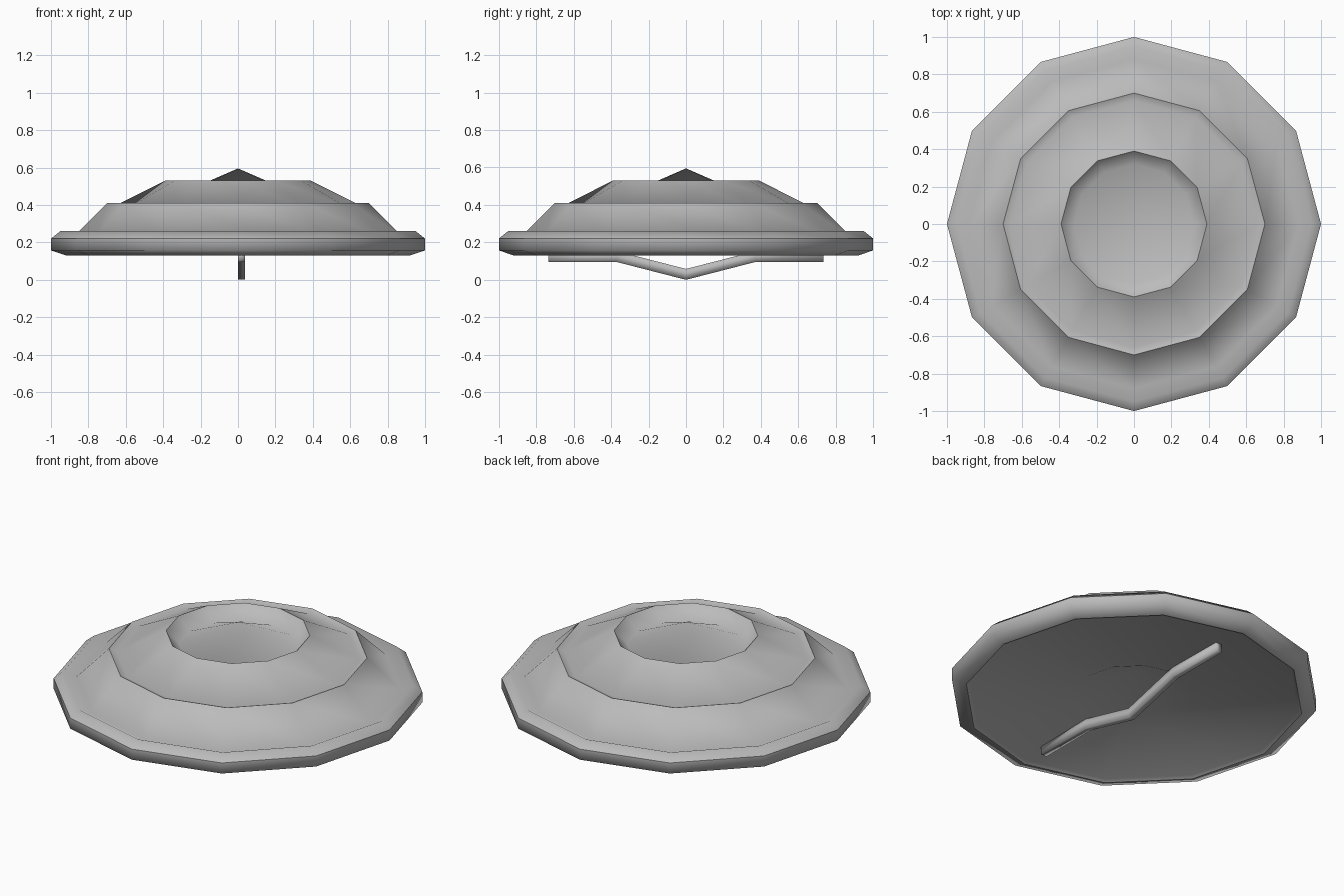
import bpy, bmesh, math

cube = bpy.data.objects.get("Cube")
if cube:
    bpy.data.objects.remove(cube)

grey = bpy.data.materials.new("plain_grey")
grey.use_nodes = True
colour = (0.5, 0.5, 0.5, 1)
grey.diffuse_color = colour
grey.node_tree.nodes["Principled BSDF"].inputs["Base Color"].default_value = colour


def finish(bm, name):
    bmesh.ops.recalc_face_normals(bm, faces=bm.faces)
    mesh = bpy.data.meshes.new(name)
    for face in bm.faces:
        face.smooth = True
    bm.to_mesh(mesh)
    bm.free()
    mesh.materials.append(grey)
    obj = bpy.data.objects.new(name, mesh)
    bpy.context.collection.objects.link(obj)
    return obj


# Twelve-sided stepped lid: radius, height and crease flag, top peak to underside
SIDES = 12
profile = [(0, .595, False), (.32, .456, False), (.39, .53, True),
           (.66, .394, False), (.70, .41, True), (.88, .23, False),
           (.95, .26, False), (1, .22, True), (1, .157, False),
           (.92, .13, True), (.9, .142, False), (.33, .15, False), (0, .296, False)]
bm = bmesh.new()
rings = []
for r, z, crease in profile:
    count = SIDES if r else 1
    ring = [bm.verts.new((r * math.cos(math.tau * i / SIDES),
                          r * math.sin(math.tau * i / SIDES), z))
            for i in range(count)]
    rings.append(ring)
    if crease:
        for i in range(SIDES):
            bm.edges.new((ring[i - 1], ring[i])).smooth = False
for a, b in zip(rings, rings[1:]):
    for i in range(SIDES):
        j = i + 1
        corners = [a[i % len(a)], a[j % len(a)], b[j % len(b)], b[i % len(b)]]
        bm.faces.new(list(dict.fromkeys(corners)))
finish(bm, "stepped_lid")

# Bent bar handle across the underside
path = [(-.735, .095), (-.37, .095), (0, 0), (.37, .095), (.735, .095)]
thick, width = .058, .038
bm = bmesh.new()
sections = [[bm.verts.new((x, y, z + dz))
             for x, dz in ((0, 0), (width, 0), (width, thick), (0, thick))]
            for y, z in path]
for a, b in zip(sections, sections[1:]):
    for i in range(4):
        j = (i + 1) % 4
        bm.faces.new((a[i], a[j], b[j], b[i]))
bm.faces.new(sections[0])
bm.faces.new(sections[-1])
finish(bm, "handle_bar")
